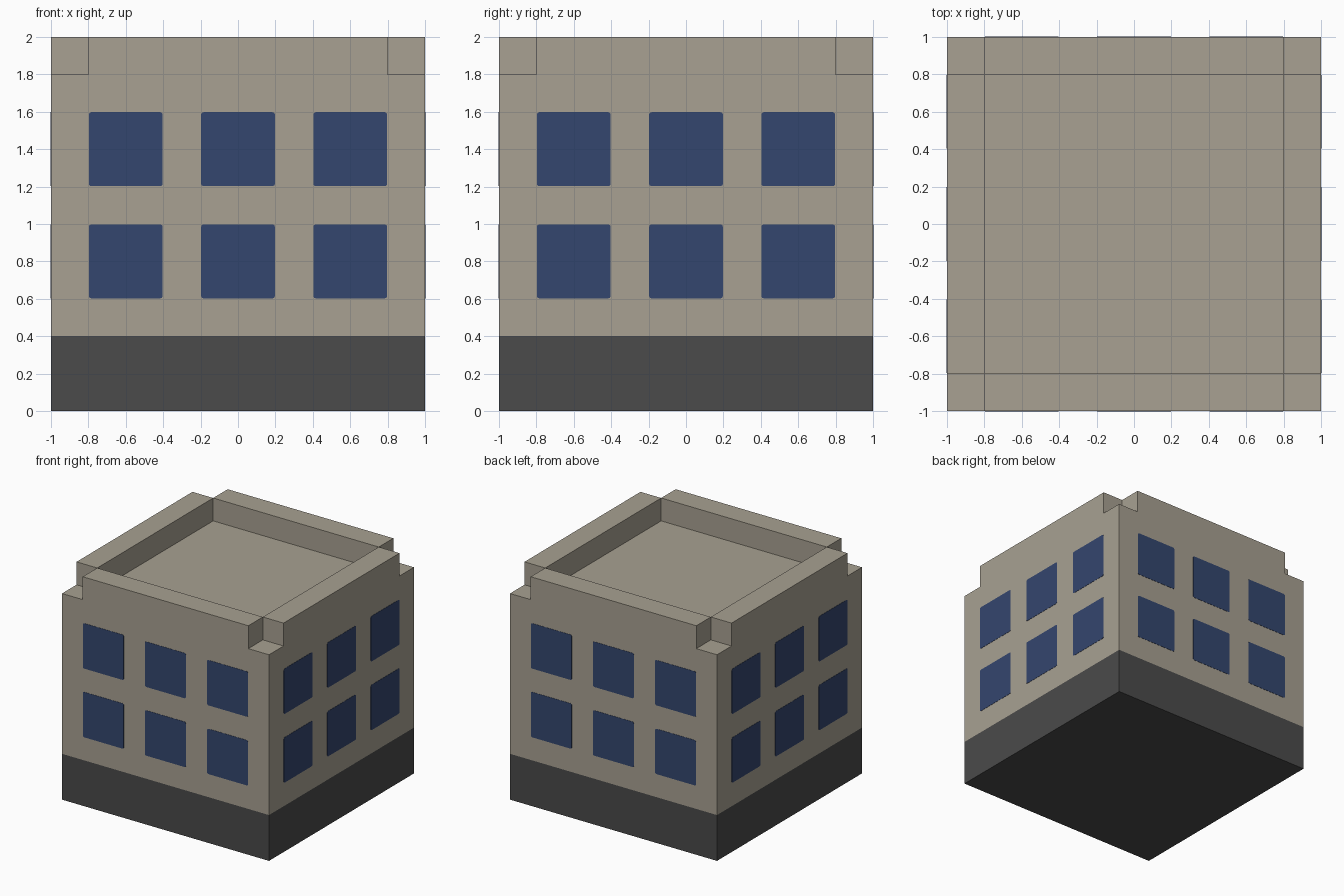
import bpy, bmesh, math
from mathutils import Matrix, Vector

if "Cube" in bpy.data.objects:
    bpy.data.objects.remove(bpy.data.objects["Cube"])


def material(name, color):
    m = bpy.data.materials.new(name)
    m.diffuse_color = (*color, 1)
    m.use_nodes = True
    m.node_tree.nodes["Principled BSDF"].inputs["Base Color"].default_value = m.diffuse_color
    return m


STONE = material("tan stone", (0.392, 0.356, 0.287))
DARK = material("dark grey", (0.069, 0.069, 0.069))
GLASS = material("window blue", (0.034, 0.061, 0.156))


def add_box(bm, size, center):
    mat = Matrix.Translation(center) @ Matrix.Diagonal((*size, 1))
    return bmesh.ops.create_cube(bm, size=1, matrix=mat)["verts"]


def finish(bm, name, mat):
    bmesh.ops.recalc_face_normals(bm, faces=bm.faces)
    me = bpy.data.meshes.new(name)
    bm.to_mesh(me)
    bm.free()
    me.materials.append(mat)
    ob = bpy.data.objects.new(name, me)
    bpy.context.collection.objects.link(ob)
    return ob


def drop_seam(bm, z):
    # remove the hidden face where base and walls meet
    seam = [f for f in bm.faces if all(abs(v.co.z - z) < 1e-4 for v in f.verts)]
    bmesh.ops.delete(bm, geom=seam, context="FACES_ONLY")


# Dark ground-level base
bm = bmesh.new()
add_box(bm, (2, 2, 0.4), (0, 0, 0.2))
bmesh.ops.recalc_face_normals(bm, faces=bm.faces)
drop_seam(bm, 0.4)
finish(bm, "base", DARK)

# Walls with flat roof; the four roof border strips rise into parapets, corners stay low
bm = bmesh.new()
add_box(bm, (2, 2, 1.4), (0, 0, 1.1))
for axis in ((1, 0, 0), (0, 1, 0)):
    for s in (-0.8, 0.8):
        bmesh.ops.bisect_plane(bm, geom=bm.verts[:] + bm.edges[:] + bm.faces[:],
                               plane_co=Vector(axis) * s, plane_no=axis)
strips = []
for f in bm.faces:
    c = f.calc_center_median()
    if f.normal.z > 0.9 and (abs(c.x) > 0.8) != (abs(c.y) > 0.8):
        strips.append(f)
for f in strips:
    new = bmesh.ops.extrude_face_region(bm, geom=[f])["geom"]
    bmesh.ops.translate(bm, vec=(0, 0, 0.2),
                        verts=[v for v in new if isinstance(v, bmesh.types.BMVert)])
    if f.is_valid:
        bmesh.ops.delete(bm, geom=[f], context="FACES_ONLY")
drop_seam(bm, 0.4)
bmesh.ops.dissolve_limit(bm, angle_limit=math.radians(1), verts=bm.verts, edges=bm.edges)
finish(bm, "walls_and_parapet", STONE)

# Windows: thin plates with slightly rounded corners, 3 x 2 on every side
for i, side in enumerate(("front", "right", "back", "left")):
    bm = bmesh.new()
    for x in (-0.6, 0, 0.6):
        for z in (0.8, 1.4):
            add_box(bm, (0.395, 0.004, 0.395), (x, -1, z))
    corners = [e for e in bm.edges
               if abs((e.verts[0].co - e.verts[1].co).normalized().y) > 0.9]
    bmesh.ops.bevel(bm, geom=corners, offset=0.012, segments=2, profile=0.5,
                    affect="EDGES")
    bm.transform(Matrix.Rotation(i * math.pi / 2, 4, "Z"))
    finish(bm, side + "_windows", GLASS)
